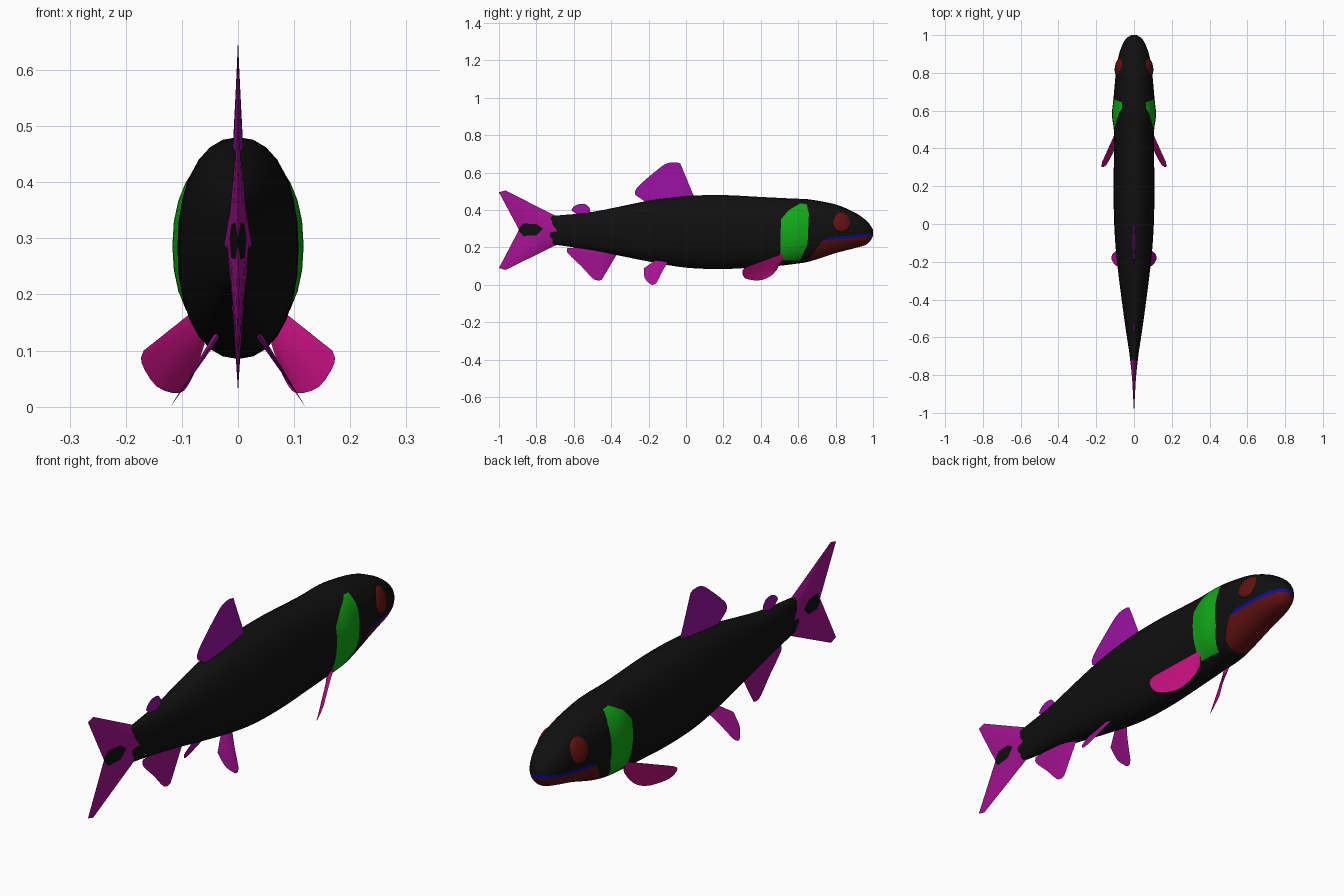
import bpy, bmesh, math
from mathutils import Vector

cube = bpy.data.objects.get("Cube")
if cube:
    bpy.data.objects.remove(cube, do_unlink=True)


def material(name, color):
    mat = bpy.data.materials.new(name)
    mat.use_nodes = True
    rgba = (*color, 1)
    mat.diffuse_color = rgba
    shader = next(n for n in mat.node_tree.nodes if n.type == 'BSDF_PRINCIPLED')
    shader.inputs["Base Color"].default_value = rgba
    return mat


black = material("black skin", (.005, .005, .005))
green = material("green gill", (.006, .4, .009))
red = material("dark red", (.12, .006, .005))
blue = material("blue mouth", (.004, .004, .35))
pink = material("pink fin", (.55, .005, .21))
magenta = material("magenta fin", (.38, .006, .29))
violet = material("violet fin", (.32, .006, .36))


def finish(bm, name, mats, angle=40):
    bmesh.ops.recalc_face_normals(bm, faces=bm.faces)
    mesh = bpy.data.meshes.new(name)
    bm.to_mesh(mesh)
    bm.free()
    for mat in mats:
        mesh.materials.append(mat)
    obj = bpy.data.objects.new(name, mesh)
    bpy.context.collection.objects.link(obj)
    bpy.ops.object.select_all(action='DESELECT')
    obj.select_set(True)
    bpy.context.view_layer.objects.active = obj
    bpy.ops.object.shade_smooth_by_angle(angle=math.radians(angle))
    return obj


def paint_region(bm, outline, index):
    """Cut a convex side-view outline (y, z) into the mesh and colour its faces."""
    pts = [Vector((0, y, z)) for y, z in outline]
    centre = sum(pts, Vector()) / len(pts)
    planes = []
    for a, b in zip(pts, pts[1:] + pts[:1]):
        normal = Vector((1, 0, 0)).cross(b - a).normalized()
        if normal.dot(centre - a) > 0:
            normal.negate()
        planes.append((a, normal))
    low, high = min(p.y for p in pts), max(p.y for p in pts)
    for co, normal in planes:
        faces = [f for f in bm.faces
                 if max(v.co.y for v in f.verts) > low and min(v.co.y for v in f.verts) < high]
        geom = set(faces)
        for f in faces:
            geom.update(f.edges)
            geom.update(f.verts)
        bmesh.ops.bisect_plane(bm, geom=list(geom), dist=1e-5, plane_co=co, plane_no=normal)
    for f in bm.faces:
        middle = f.calc_center_median()
        if all((middle - co).dot(normal) < 0 for co, normal in planes):
            f.material_index = index


def smooth_rows(rows, steps):
    """Catmull-Rom interpolation through the profile rows."""
    out = []
    for i in range(len(rows) - 1):
        p, a, b, n = (Vector(rows[max(0, min(len(rows) - 1, i + k))]) for k in (-1, 0, 1, 2))
        for s in range(steps):
            t = s / steps
            out.append(a + (b - p) * t / 2 + (p * 2 - a * 5 + b * 4 - n) * t * t / 2
                       + (a * 3 - p - b * 3 + n) * t ** 3 / 2)
    return out + [Vector(rows[-1])]


# Body: oval rings along y, each row is y, top, bottom, half width
profile = [(-.745, .34, .245, .012), (-.73, .362, .22, .018), (-.7, .37, .215, .022),
           (-.5, .39, .185, .052), (-.2, .45, .125, .09), (0, .475, .092, .105),
           (.2, .48, .085, .108), (.4, .47, .095, .106), (.5, .465, .102, .107),
           (.58, .461, .112, .117), (.66, .457, .125, .109), (.8, .43, .17, .096),
           (.9, .388, .196, .079), (.96, .348, .213, .056), (.985, .32, .235, .038),
           (1, .295, .262, .014)]
SIDES = 28


def power(v):
    return math.copysign(abs(v) ** .92, v)


bm = bmesh.new()
rings = []
for y, top, bottom, width in smooth_rows(profile, 4):
    ring = []
    for i in range(SIDES):
        a = math.tau * i / SIDES
        ring.append(bm.verts.new((width * power(math.sin(a)), y,
                                  (top + bottom) / 2 + (top - bottom) / 2 * power(math.cos(a)))))
    rings.append(ring)
for r, s in zip(rings, rings[1:]):
    for i in range(SIDES):
        j = (i + 1) % SIDES
        bm.faces.new((r[i], r[j], s[j], s[i]))
bm.faces.new(rings[0])
bm.faces.new(rings[-1])

# Gill covers, lower jaw and mouth line cut into the body
paint_region(bm, [(.505, .13), (.507, .35), (.55, .4), (.61, .435), (.645, .432),
                  (.657, .38), (.65, .22), (.61, .13)], 1)
paint_region(bm, [(.655, .1), (.67, .155), (.73, .235), (1.01, .263), (1.01, .1)], 2)
paint_region(bm, [(.73, .235), (.76, .252), (1.01, .277), (1.01, .263)], 3)
finish(bm, "body", [black, green, red, blue], 60)


def fin_mesh(root, tip, thick):
    """Lens-shaped fin from a straight root to a tip outline, tapering outward."""
    bm = bmesh.new()
    start, end = (Vector(p) for p in root)
    tips = smooth_rows(tip, 3) if len(tip) > 5 else [Vector(p) for p in tip]
    count, rows = len(tips), 5
    outward = sum(tips, Vector()) / count - (start + end) / 2
    normal = outward.cross(end - start).normalized()
    for side in (1, -1):
        grid = []
        for k in range(rows + 1):
            t = k / rows
            line = []
            for i, p in enumerate(tips):
                u = i / (count - 1)
                bulge = thick * (1 - t) * math.sin(math.pi * u)
                line.append(bm.verts.new(start.lerp(end, u).lerp(p, t) + normal * bulge * side))
            grid.append(line)
        for r, s in zip(grid, grid[1:]):
            for i in range(count - 1):
                bm.faces.new((r[i], r[i + 1], s[i + 1], s[i]))
    bmesh.ops.remove_doubles(bm, verts=bm.verts, dist=1e-5)
    bmesh.ops.holes_fill(bm, edges=[e for e in bm.edges if e.is_boundary])
    return bm


def flat(points):
    return [(0, y, z) for y, z in points]


# Fins on the centre line
finish(fin_mesh(flat([(.05, .455), (-.21, .44)]),
                flat([(-.03, .648), (-.055, .655), (-.1, .65), (-.15, .618),
                      (-.262, .52), (-.27, .48)]), .01), "dorsal_fin", [violet])
finish(fin_mesh(flat([(-.51, .38), (-.58, .37)]),
                flat([(-.515, .41), (-.535, .43), (-.57, .432), (-.6, .418),
                      (-.612, .398), (-.595, .388)]), .008), "adipose_fin", [violet])
finish(fin_mesh(flat([(-.36, .18), (-.52, .2)]),
                flat([(-.45, .028), (-.47, .024), (-.5, .036), (-.56, .1),
                      (-.632, .17), (-.633, .198)]), .012), "anal_fin", [magenta])

# Tail with a dark spot at the fork
tail = fin_mesh(flat([(-.69, .365), (-.69, .215)]),
                flat([(-.965, .505), (-1, .495), (-.893, .295), (-1, .09), (-.965, .08)]), .024)
paint_region(tail, [(-.9, .295), (-.87, .328), (-.8, .325), (-.765, .3),
                    (-.8, .265), (-.87, .262)], 1)
finish(tail, "tail_fin", [magenta, black])

# Paired fins and eyes
for label, side in (("left", 1), ("right", -1)):
    def mirrored(points):
        return [(x * side, y, z) for x, y, z in points]

    def pelvic(points):
        return [((.12 - .65 * z) * side, y, z) for y, z in points]

    finish(fin_mesh(mirrored([(.08, .525, .17), (.06, .5, .11)]),
                    mirrored([(.168, .33, .1), (.172, .302, .078), (.145, .315, .036),
                              (.105, .39, .024), (.085, .45, .045), (.07, .485, .08)]), .008),
           label + "_pectoral_fin", [pink])
    finish(fin_mesh(pelvic([(-.09, .13), (-.16, .135)]),
                    pelvic([(-.13, .07), (-.155, .015), (-.18, 0), (-.2, .012),
                            (-.222, .04), (-.226, .088)]), .006),
           label + "_pelvic_fin", [magenta])

    eye = bmesh.new()
    bmesh.ops.create_uvsphere(eye, u_segments=20, v_segments=12, radius=1)
    ball = finish(eye, label + "_eye", [red])
    ball.location = (.077 * side, .83, .335)
    ball.scale = (.02, .052, .055)
    ball.rotation_euler = (0, -.28 * side, .16 * side)
